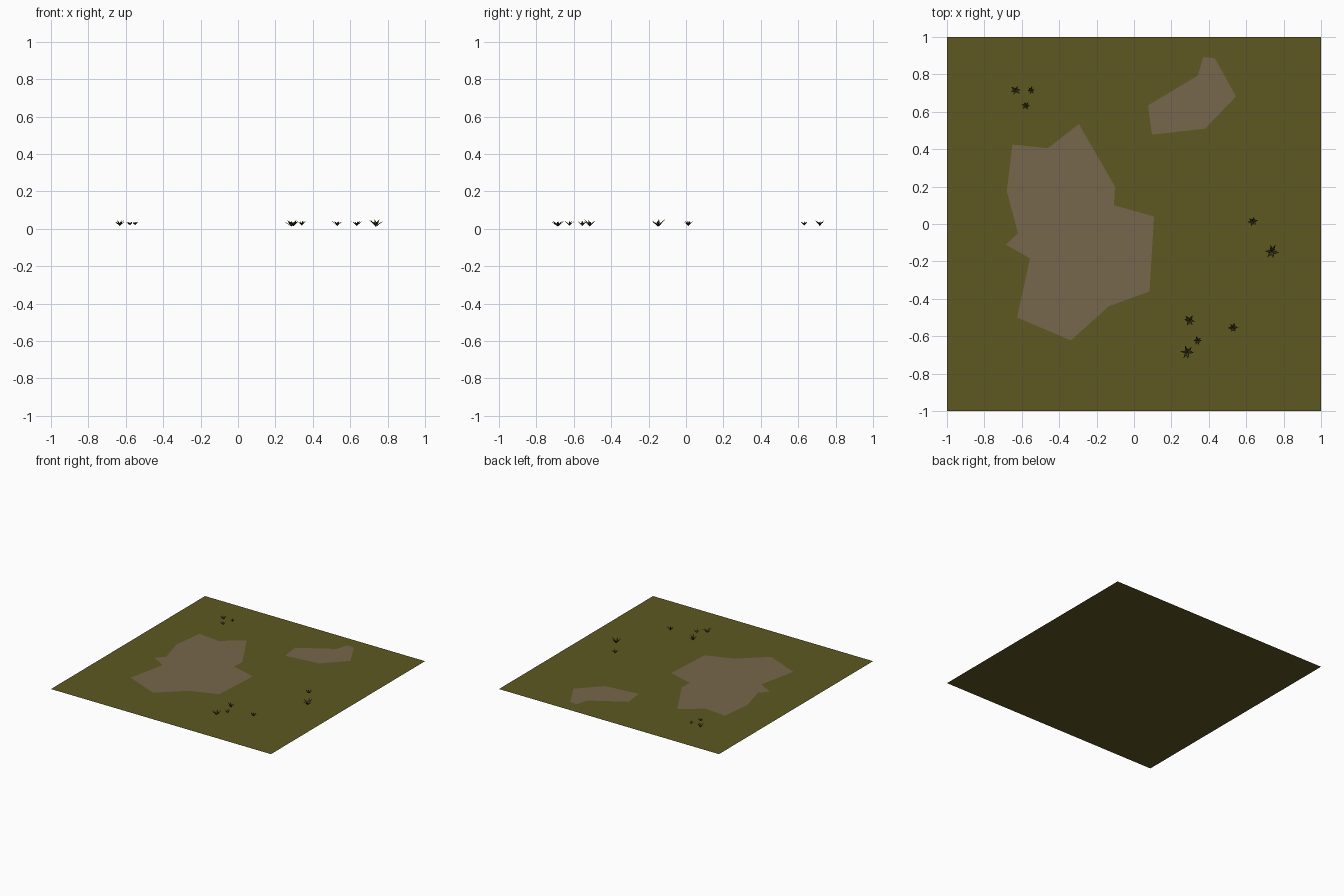
import bpy, bmesh, math, random

if "Cube" in bpy.data.objects:
    bpy.data.objects.remove(bpy.data.objects["Cube"])

random.seed(4)


def material(name, rgb):
    m = bpy.data.materials.new(name)
    lin = [((c / 255 + 0.055) / 1.055) ** 2.4 for c in rgb]
    m.diffuse_color = (*lin, 1)
    m.use_nodes = True
    m.node_tree.nodes["Principled BSDF"].inputs["Base Color"].default_value = m.diffuse_color
    return m


grass = material("olive grass", (94, 89, 34))
dirt = material("brown dirt", (119, 103, 76))
blade_green = material("dark blade green", (58, 54, 24))


def make_object(name, bm, mat):
    me = bpy.data.meshes.new(name)
    bm.to_mesh(me)
    bm.free()
    me.materials.append(mat)
    ob = bpy.data.objects.new(name, me)
    bpy.context.collection.objects.link(ob)
    return ob


def flat_shape(name, outline, z, mat):
    bm = bmesh.new()
    f = bm.faces.new([bm.verts.new((x, y, z)) for x, y in outline])
    f.normal_update()
    if f.normal.z < 0:
        f.normal_flip()
    bmesh.ops.triangulate(bm, faces=bm.faces[:])
    return make_object(name, bm, mat)


# Ground sheet and the two bare patches
flat_shape("ground", [(-1, -1), (1, -1), (1, 1), (-1, 1)], 0, grass)
flat_shape("large_dirt_patch", [
    (-0.65, 0.425), (-0.46, 0.405), (-0.295, 0.535), (-0.102, 0.2), (-0.107, 0.1),
    (0.107, 0.04), (0.083, -0.36), (-0.135, -0.44), (-0.337, -0.622), (-0.625, -0.5),
    (-0.556, -0.184), (-0.685, -0.11), (-0.62, -0.05), (-0.68, 0.175)], 0.003, dirt)
flat_shape("small_dirt_patch", [
    (0.37, 0.893), (0.433, 0.885), (0.545, 0.682), (0.38, 0.51),
    (0.096, 0.478), (0.075, 0.634), (0.342, 0.794)], 0.003, dirt)


# Grass tufts: pointed blades fanning out from one base point
def tuft(index, x, y, r):
    bm = bmesh.new()
    base_z, turn = 0.031 - 0.5 * r, random.uniform(0, 1)
    for k in range(6):
        a = turn + k * math.tau / 6 + random.uniform(-0.2, 0.2)
        length = r * random.uniform(0.8, 1.05)
        rise = r * random.uniform(0.7, 1.0)
        c, s = math.cos(a), math.sin(a)

        def point(out, side, up):
            return bm.verts.new((x + out * c - side * s, y + out * s + side * c, base_z + up))

        base = point(0, 0, 0)
        left = point(length * 0.35, r * 0.17, rise * 0.5)
        right = point(length * 0.35, -r * 0.17, rise * 0.5)
        tip = point(length, 0, rise)
        bm.faces.new((base, right, tip, left))
    make_object(f"grass_tuft_{index}", bm, blade_green)


for i, t in enumerate([
        (-0.633, 0.715, 0.031), (-0.55, 0.715, 0.022), (-0.577, 0.632, 0.025),
        (0.636, 0.013, 0.032), (0.737, -0.147, 0.042), (0.297, -0.515, 0.037),
        (0.53, -0.555, 0.031), (0.341, -0.623, 0.027), (0.285, -0.685, 0.038)]):
    tuft(i + 1, *t)
